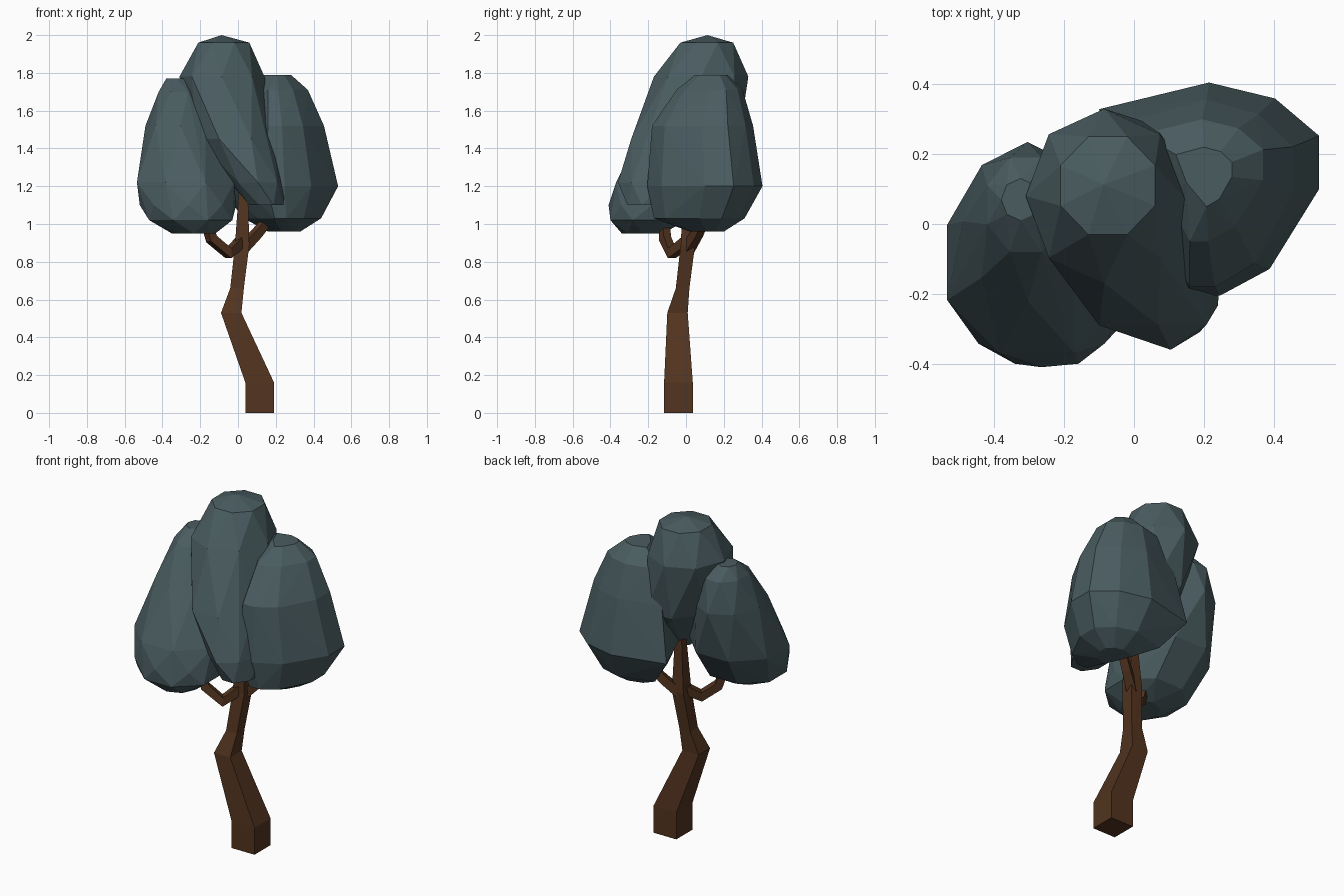
import bpy, bmesh, math
from mathutils import Vector

if "Cube" in bpy.data.objects:
    bpy.data.objects.remove(bpy.data.objects["Cube"])


def material(name, rgb):
    m = bpy.data.materials.new(name)
    m.diffuse_color = (*rgb, 1)
    m.use_nodes = True
    m.node_tree.nodes["Principled BSDF"].inputs["Base Color"].default_value = m.diffuse_color
    return m


BARK = material("bark", (0.085, 0.034, 0.014))
LEAF = material("leaf", (0.068, 0.108, 0.118))


def finish(name, bm, mat):
    bmesh.ops.recalc_face_normals(bm, faces=bm.faces)
    mesh = bpy.data.meshes.new(name)
    bm.to_mesh(mesh)
    bm.free()
    mesh.materials.append(mat)
    ob = bpy.data.objects.new(name, mesh)
    bpy.context.collection.objects.link(ob)
    return ob


def limb(name, path, level=False):
    """Square tube along (x, y, z, half width); level keeps the rings flat."""
    bm = bmesh.new()
    pts = [Vector(p[:3]) for p in path]
    rings = []
    for i, p in enumerate(pts):
        t = (pts[min(i + 1, len(pts) - 1)] - pts[max(i - 1, 0)]).normalized()
        if level:
            u, v = Vector((1, 0, 0)), Vector((0, 1, 0))
        else:
            u = Vector((0.6, -0.8, 0))
            u = (u - t * u.dot(t)).normalized()
            v = t.cross(u)
        h = path[i][3]
        rings.append([bm.verts.new(p + u * h * a + v * h * b)
                      for a, b in ((-1, -1), (1, -1), (1, 1), (-1, 1))])
    for r, s in zip(rings, rings[1:]):
        for k in range(4):
            j = (k + 1) % 4
            bm.faces.new((r[k], r[j], s[j], s[k]))
    bm.faces.new(rings[0])
    bm.faces.new(rings[-1])
    return finish(name, bm, BARK)


def octagon(stagger):
    s = 1 / math.cos(math.pi / 8) if stagger else 1
    return [(s * math.cos(a), s * math.sin(a)) for a in
            (math.tau * (k + 0.5 * stagger) / 8 for k in range(8))]


def clump(name, rings, plan=None):
    """Faceted convex crown from rings (z, xmin, xmax, ymin, ymax);
    plan is an optional outline within -1..1."""
    bm = bmesh.new()
    for i, (z, x0, x1, y0, y1) in enumerate(rings):
        for px, py in plan or octagon(i % 2):
            bm.verts.new(((x0 + x1 + (x1 - x0) * px) / 2,
                          (y0 + y1 + (y1 - y0) * py) / 2, z))
    bmesh.ops.remove_doubles(bm, verts=bm.verts, dist=0.03)
    bmesh.ops.convex_hull(bm, input=bm.verts)
    loose = [v for v in bm.verts if not v.link_faces]
    bmesh.ops.delete(bm, geom=loose, context='VERTS')
    return finish(name, bm, LEAF)


# Trunk with its central fork
limb("trunk", [(0.115, -0.04, 0, 0.076), (0.115, -0.04, 0.16, 0.076),
               (-0.036, -0.045, 0.53, 0.054), (-0.005, -0.018, 0.66, 0.036),
               (0.022, 0.01, 0.89, 0.038), (0.03, 0.01, 1.25, 0.02)], level=True)

# Side branches
limb("right_branch", [(0.02, 0.01, 0.87, 0.028), (0.10, 0.06, 0.95, 0.024),
                      (0.19, 0.11, 1.06, 0.02)])
limb("left_branch", [(0.02, 0.01, 0.91, 0.027), (-0.05, -0.075, 0.845, 0.026),
                     (-0.14, -0.11, 0.92, 0.024), (-0.175, -0.12, 1.03, 0.02)])

# Leaf clumps
clump("left_foliage", [
    (1.77, -0.38, -0.27, 0.01, 0.13), (1.70, -0.42, -0.20, -0.08, 0.19),
    (1.52, -0.49, -0.12, -0.22, 0.235), (1.22, -0.535, -0.02, -0.37, 0.15),
    (1.10, -0.52, -0.01, -0.41, 0.05), (1.02, -0.47, -0.03, -0.40, 0.0),
    (0.95, -0.35, -0.12, -0.34, -0.12)])
clump("middle_foliage", [
    (2.00, -0.09, -0.07, 0.11, 0.13), (1.96, -0.21, 0.06, -0.03, 0.25),
    (1.78, -0.31, 0.14, -0.17, 0.33), (1.45, -0.22, 0.19, -0.29, 0.28),
    (1.22, -0.04, 0.25, -0.36, 0.13), (1.10, 0.06, 0.24, -0.31, -0.05)])
clump("right_foliage", [
    (1.79, 0.12, 0.28, 0.05, 0.22), (1.71, 0.02, 0.37, -0.05, 0.30),
    (1.52, -0.04, 0.455, -0.18, 0.355), (1.20, -0.10, 0.53, -0.205, 0.405),
    (1.03, 0.03, 0.44, -0.17, 0.31), (0.96, 0.16, 0.33, 0.02, 0.20)],
    plan=[(-1, 0.75), (0, 1), (0.6, 0.85), (1, 0.5), (1, 0), (0.55, -0.75),
          (0.1, -1), (-0.2, -1), (-0.62, -0.2)])
